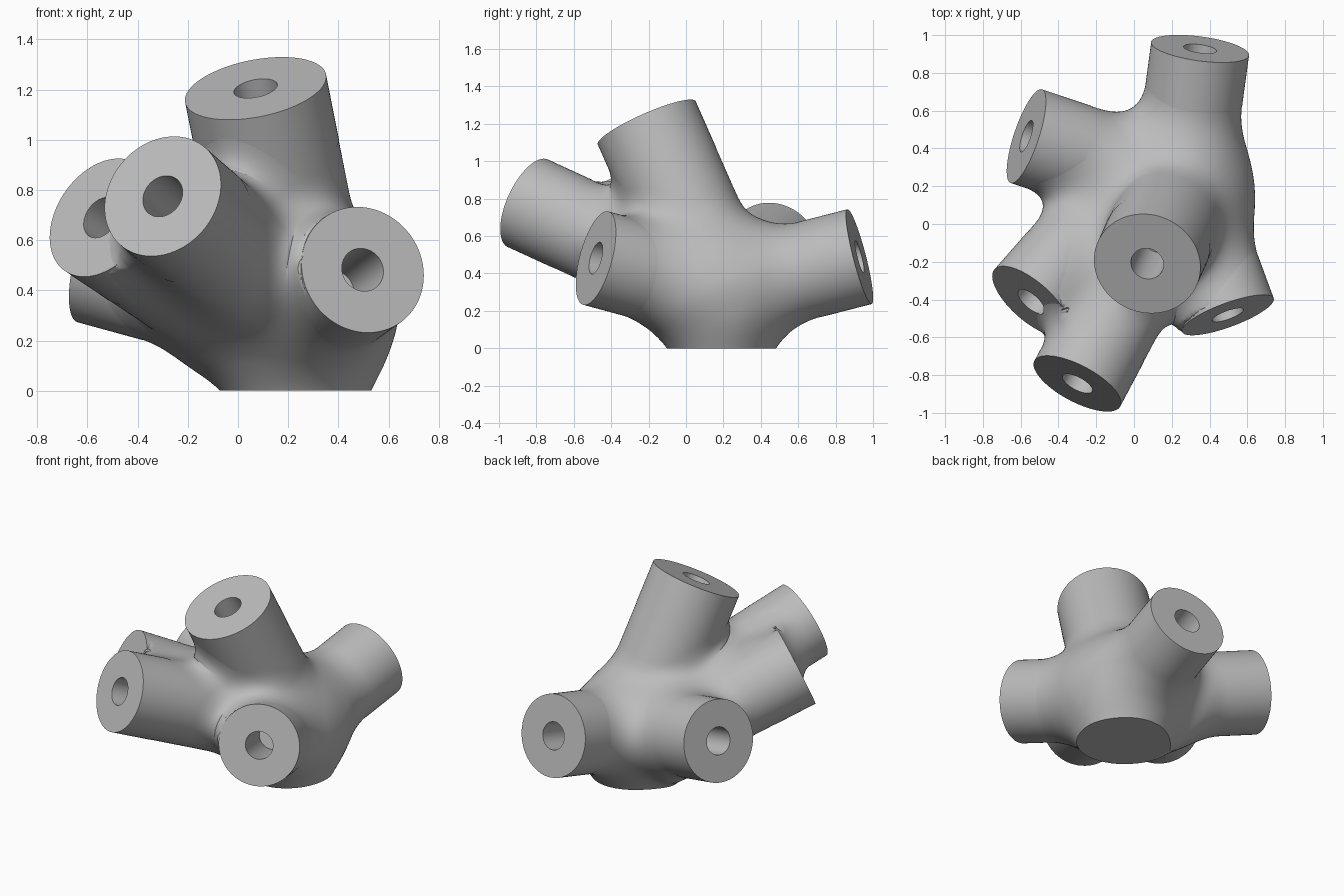
import bpy, bmesh, math
from mathutils import Vector, Matrix

if "Cube" in bpy.data.objects:
    bpy.data.objects.remove(bpy.data.objects["Cube"])

HUB = Vector((0.25, 0.19, 0.30))
HUB_R, BLEND, HOLE_R, HOLE_DEPTH = 0.36, 0.18, 0.088, 0.35

# name: (centre of the end face, inner end of the axis, radius)
ARMS = {
    "top_arm": (Vector((0.07, -0.21, 1.205)), HUB, 0.285),
    "front_arm": (Vector((-0.30, -0.845, 0.775)), HUB, 0.256),
    "front_right_arm": (Vector((-0.545, -0.41, 0.69)), Vector((0.05, 0.27, 0.29)), 0.256),
    "back_right_arm": (Vector((-0.57, 0.465, 0.525)), HUB, 0.26),
    "front_left_arm": (Vector((0.497, -0.482, 0.482)), HUB, 0.257),
    "back_arm": (Vector((0.35, 0.928, 0.49)), HUB, 0.26),
}

grey = bpy.data.materials.new("plain grey")
grey.use_nodes = True
colour = (0.5, 0.5, 0.5, 1)
grey.diffuse_color = colour
grey.node_tree.nodes["Principled BSDF"].inputs["Base Color"].default_value = colour


def add_object(name, mesh):
    obj = bpy.data.objects.new(name, mesh)
    bpy.context.collection.objects.link(obj)
    return obj


def to_mesh(bm, name):
    mesh = bpy.data.meshes.new(name)
    bm.to_mesh(mesh)
    bm.free()
    return mesh


def frame(origin, axis):
    turn = Vector((0, 0, 1)).rotation_difference(axis).to_matrix().to_4x4()
    return Matrix.Translation(origin) @ turn


def add_rod(bm, start, end, radius):
    axis = end - start
    bmesh.ops.create_cone(bm, cap_ends=True, segments=48, radius1=radius, radius2=radius,
                          depth=axis.length, matrix=frame((start + end) / 2, axis.normalized()))


def bake(obj):
    graph = bpy.context.evaluated_depsgraph_get()
    mesh = bpy.data.meshes.new_from_object(obj.evaluated_get(graph))
    obj.modifiers.clear()
    obj.data = mesh


# Rods that are blended into the core: six arms and the foot
rods = []
for cap, inner, radius in ARMS.values():
    axis = (cap - inner).normalized()
    rods.append((inner, cap - axis * 0.01, radius))
rods.append((HUB, Vector((HUB.x, HUB.y, -0.15)), 0.225))
tubes = [(a, (b - a).normalized(), (b - a).length / 2, r) for a, b, r in rods]


def field(p):
    """Distance to the hub and rods, joined with soft fillets."""
    total = (p - HUB).length - HUB_R
    for start, axis, half, radius in tubes:
        rel = p - start
        t = rel.dot(axis)
        u = math.sqrt(max(rel.length_squared - t * t, 0)) - radius
        v = abs(t - half) - half
        d = min(max(u, v), 0) + math.hypot(max(u, 0), max(v, 0))
        h = max(BLEND - abs(total - d), 0) / BLEND
        total = min(total, d) - h * h * BLEND / 4
    return total


# Rough core: overlapping solids fused into one skin
bm = bmesh.new()
bmesh.ops.create_icosphere(bm, subdivisions=4, radius=HUB_R, matrix=Matrix.Translation(HUB))
for rod in rods:
    add_rod(bm, *rod)
core = add_object("joint_core", to_mesh(bm, "joint_core"))
fuse = core.modifiers.new("fuse", 'REMESH')
fuse.mode = 'VOXEL'
fuse.voxel_size = 0.02
bake(core)

# Pull the skin onto the filleted surface and cut the foot flat
bm = bmesh.new()
bm.from_mesh(core.data)
step = 0.002
offsets = [Vector(c) * step for c in ((1, 0, 0), (0, 1, 0), (0, 0, 1))]
for loop in range(3):
    bmesh.ops.smooth_vert(bm, verts=bm.verts, factor=0.5,
                          use_axis_x=True, use_axis_y=True, use_axis_z=True)
    for v in bm.verts:
        f = field(v.co)
        slope = Vector([(field(v.co + o) - f) / step for o in offsets])
        move = slope * (f / max(slope.length_squared, 0.3))
        if move.length > 0.06:
            move *= 0.06 / move.length
        v.co -= move
cut = bmesh.ops.bisect_plane(bm, geom=bm.verts[:] + bm.edges[:] + bm.faces[:],
                             plane_co=(0, 0, 0), plane_no=(0, 0, -1), clear_outer=True)
rim = [e for e in cut["geom_cut"] if isinstance(e, bmesh.types.BMEdge)]
bmesh.ops.holes_fill(bm, edges=rim, sides=0)
bmesh.ops.recalc_face_normals(bm, faces=bm.faces)
core.data = to_mesh(bm, "joint_core")

# Drill the bolt holes through the core ends
bm = bmesh.new()
for cap, inner, radius in ARMS.values():
    axis = (cap - inner).normalized()
    add_rod(bm, cap - axis * HOLE_DEPTH, cap + axis * 0.06, HOLE_R + 0.001)
drill = add_object("hole_cutter", to_mesh(bm, "hole_cutter"))
drill.hide_render = True
drilled = core.modifiers.new("holes", 'BOOLEAN')
drilled.operation = 'DIFFERENCE'
drilled.solver = 'EXACT'
drilled.object = drill
bake(core)
bpy.data.objects.remove(drill)


# Crisp sleeve on each arm: outer wall, flat end face and hole wall
def add_sleeve(name, cap, inner, radius):
    place = frame(cap, (cap - inner).normalized())
    outer = radius + 0.0015
    profile = [(outer, -0.28), (outer, 0), (HOLE_R, 0), (HOLE_R, -HOLE_DEPTH)]
    count = 72
    bm = bmesh.new()
    rings = []
    for r, z in profile:
        rings.append([bm.verts.new(place @ Vector((r * math.cos(a), r * math.sin(a), z)))
                      for a in (math.tau * i / count for i in range(count))])
    for low, high in zip(rings, rings[1:]):
        for i in range(count):
            j = (i + 1) % count
            bm.faces.new((low[i], low[j], high[j], high[i]))
    bm.faces.new(rings[-1])
    return add_object(name, to_mesh(bm, name))


parts = [core] + [add_sleeve(name, *arm) for name, arm in ARMS.items()]

# Material and shading
bpy.ops.object.select_all(action='DESELECT')
for obj in parts:
    obj.data.materials.clear()
    obj.data.materials.append(grey)
    obj.select_set(True)
bpy.context.view_layer.objects.active = core
bpy.ops.object.shade_smooth_by_angle(angle=math.radians(40))
